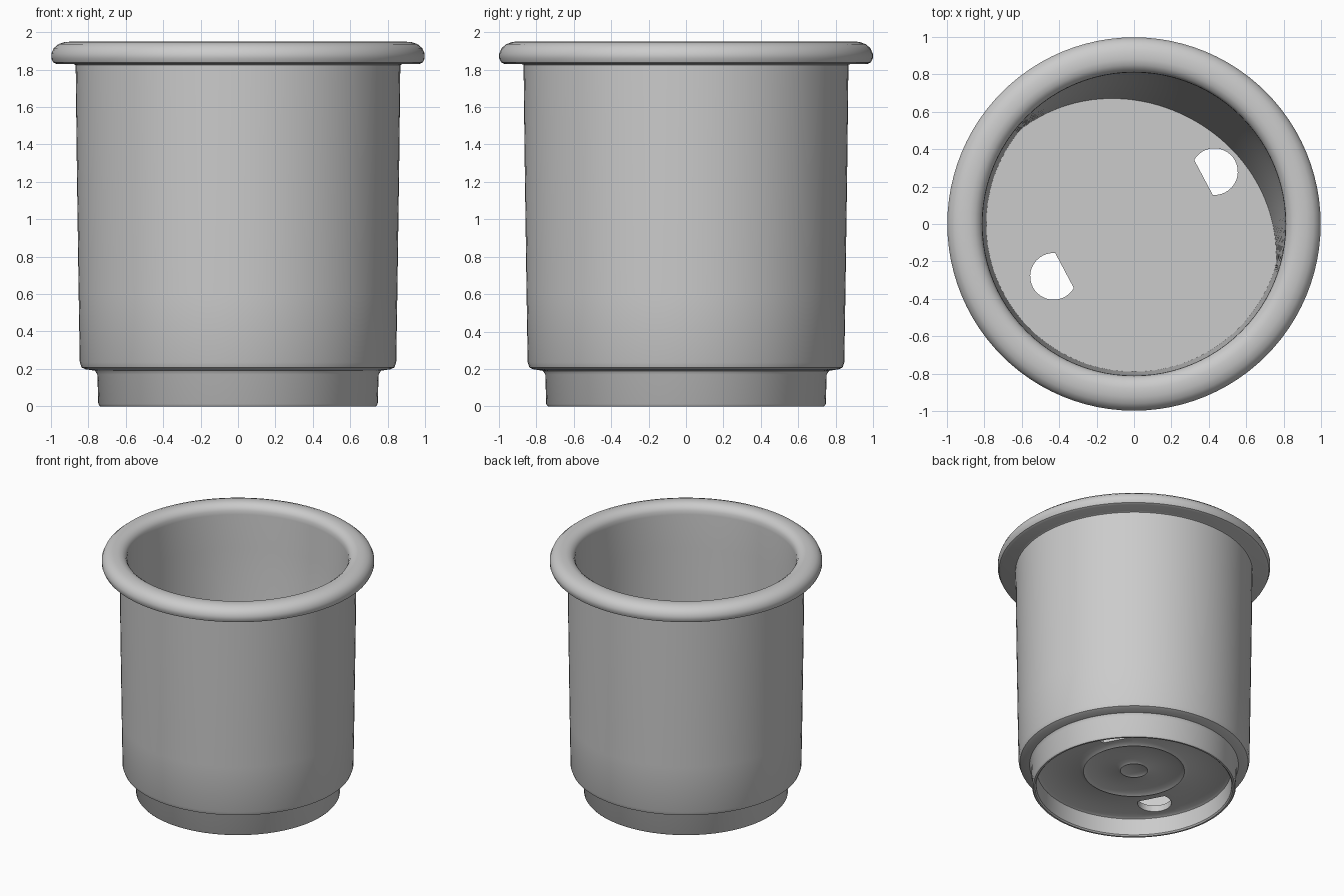
import bpy, bmesh, math
from mathutils import Vector

cube = bpy.data.objects.get("Cube")
if cube:
    bpy.data.objects.remove(cube, do_unlink=True)

SEGMENTS = 96

grey = bpy.data.materials.new("plain grey")
grey.use_nodes = True
colour = (0.6, 0.6, 0.6, 1)
grey.diffuse_color = colour
grey.node_tree.nodes["Principled BSDF"].inputs["Base Color"].default_value = colour


def make_object(name, bm):
    bmesh.ops.recalc_face_normals(bm, faces=bm.faces)
    mesh = bpy.data.meshes.new(name)
    bm.to_mesh(mesh)
    bm.free()
    mesh.materials.append(grey)
    obj = bpy.data.objects.new(name, mesh)
    bpy.context.collection.objects.link(obj)
    return obj


def lathe(profile):
    """Spin a (radius, height) profile about z; both ends lie on the axis."""
    bm = bmesh.new()
    verts = [bm.verts.new((r, 0, z)) for r, z in profile]
    edges = [bm.edges.new(pair) for pair in zip(verts, verts[1:])]
    bmesh.ops.spin(bm, geom=verts + edges, cent=(0, 0, 0), axis=(0, 0, 1),
                   angle=math.tau, steps=SEGMENTS)
    bmesh.ops.remove_doubles(bm, verts=bm.verts, dist=0.0005)
    return bm


# Underside of the floor with raised rings, then the foot ring
underside = [(0, .15), (.08, .15), (.1, .14), (.12, .15),
             (.34, .15), (.37, .135), (.4, .15), (.69, .15)]
foot = [(.71, .14), (.715, .01), (.725, 0), (.738, 0), (.747, .012), (.752, .17),
        (.765, .19)]
# Outer wall and rolled rim
wall = [(.815, .198), (.836, .207), (.846, .235), (.852, .6), (.862, 1.3), (.868, 1.825)]
rim = [(.88, 1.83), (.97, 1.83), (.988, 1.838), (.998, 1.86), (.998, 1.885),
       (.985, 1.915), (.96, 1.936), (.925, 1.948), (.88, 1.95), (.85, 1.943),
       (.825, 1.925), (.812, 1.9), (.81, 1.87)]
# Inner wall down to the floor
FLOOR = .2
inside = [(.81 - .02 * k / 8, 1.8 - (1.8 - FLOOR) * k / 8) for k in range(1, 9)]
bm = lathe(underside + foot + wall + rim + inside + [(0, FLOOR)])

# The inner wall leans inward toward the floor on one side
for v in bm.verts:
    r = math.hypot(v.co.x, v.co.y)
    if FLOOR - .001 < v.co.z < 1.8 and .78 < r < .811:
        angle = math.atan2(v.co.y, v.co.x) - math.radians(62)
        angle = (angle + math.pi) % math.tau - math.pi
        bulge = max(0, math.cos(min(abs(angle) * 1.15, math.pi / 2)))
        depth = (1.8 - v.co.z) / (1.8 - FLOOR)
        scale = 1 - .15 * bulge * depth ** 1.5 / r
        v.co.x *= scale
        v.co.y *= scale
cup = make_object("cup", bm)

# Two D-shaped drain holes, flat side toward the centre
for side, turn in (("back", 0), ("front", math.pi)):
    centre = Vector((.43, .28, .05))
    start = math.radians(122)
    outline = [start * (2 * i / 24 - 1) for i in range(25)]
    heading = math.atan2(.85, 1.6) + turn
    if turn:
        centre.x, centre.y = -centre.x, -centre.y
    bm = bmesh.new()
    ring = [bm.verts.new(centre + Vector((math.cos(a + heading), math.sin(a + heading), 0)) * .125)
            for a in outline]
    face = bm.faces.new(ring)
    top = bmesh.ops.extrude_face_region(bm, geom=[face])["geom"]
    bmesh.ops.translate(bm, vec=(0, 0, .3),
                        verts=[g for g in top if isinstance(g, bmesh.types.BMVert)])
    cutter = make_object(side + "_hole_cutter", bm)
    cut = cup.modifiers.new(side + " drain hole", "BOOLEAN")
    cut.operation = "DIFFERENCE"
    cut.solver = "EXACT"
    cut.object = cutter
    bpy.context.view_layer.objects.active = cup
    bpy.ops.object.modifier_apply(modifier=cut.name)
    bpy.data.objects.remove(cutter, do_unlink=True)

# Smooth shading with crisp corners
bpy.ops.object.select_all(action="DESELECT")
cup.select_set(True)
bpy.context.view_layer.objects.active = cup
bpy.ops.object.shade_smooth_by_angle(angle=math.radians(40))
